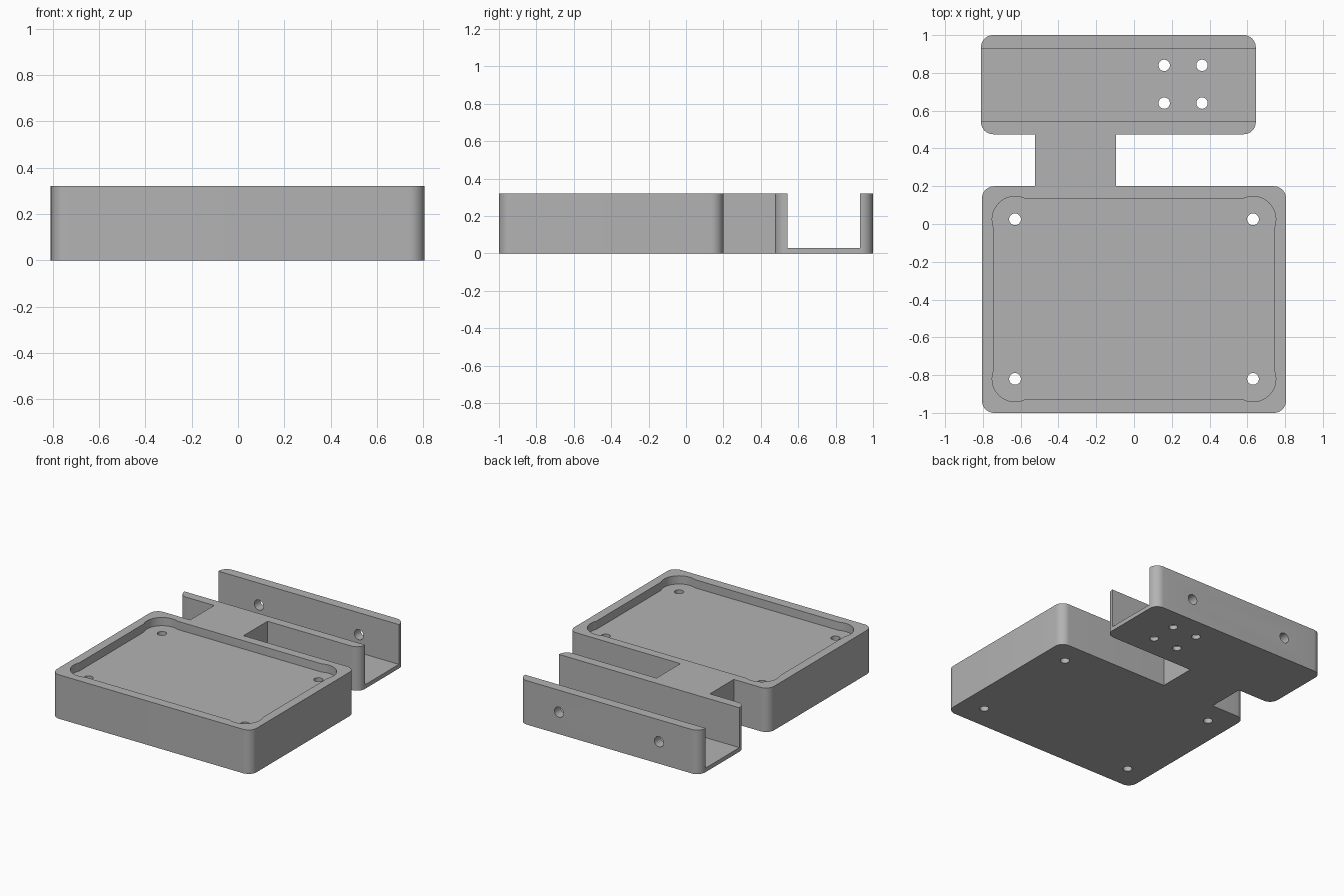
import bpy, bmesh, math

if "Cube" in bpy.data.objects:
    bpy.data.objects.remove(bpy.data.objects["Cube"])

grey = bpy.data.materials.new("plain_grey")
grey.use_nodes = True
colour = (0.45, 0.45, 0.45, 1)
grey.diffuse_color = colour
grey.node_tree.nodes["Principled BSDF"].inputs["Base Color"].default_value = colour

HEIGHT = 0.32


def slab(name, x0, x1, y0, y1, z0, z1, radius=0.0, steps=10):
    """Upright block whose vertical corners are rounded."""
    points = []
    corners = [(x1, y1), (x0, y1), (x0, y0), (x1, y0)]
    for i, (cx, cy) in enumerate(corners):
        if radius == 0:
            points.append((cx, cy))
            continue
        ox = cx - radius if cx == x1 else cx + radius
        oy = cy - radius if cy == y1 else cy + radius
        for k in range(steps + 1):
            a = math.pi / 2 * (i + k / steps)
            points.append((ox + radius * math.cos(a), oy + radius * math.sin(a)))
    bm = bmesh.new()
    face = bm.faces.new([bm.verts.new((x, y, z0)) for x, y in points])
    top = bmesh.ops.extrude_face_region(bm, geom=[face])["geom"]
    verts = [g for g in top if isinstance(g, bmesh.types.BMVert)]
    bmesh.ops.translate(bm, verts=verts, vec=(0, 0, z1 - z0))
    bmesh.ops.recalc_face_normals(bm, faces=bm.faces)
    mesh = bpy.data.meshes.new(name)
    bm.to_mesh(mesh)
    bm.free()
    mesh.materials.append(grey)
    obj = bpy.data.objects.new(name, mesh)
    bpy.context.collection.objects.link(obj)
    return obj


def rod(name, centre, radius, length, rotation=(0, 0, 0)):
    bpy.ops.mesh.primitive_cylinder_add(vertices=40, radius=radius, depth=length,
                                        location=centre, rotation=rotation)
    obj = bpy.context.object
    obj.name = name
    obj.data.materials.append(grey)
    return obj


def combine(target, tool, operation):
    """Apply a boolean and remove the tool."""
    mod = target.modifiers.new(operation, "BOOLEAN")
    mod.operation, mod.solver, mod.object = operation, "EXACT", tool
    bpy.context.view_layer.objects.active = target
    bpy.ops.object.modifier_apply(modifier=mod.name)
    bpy.data.objects.remove(tool)


# Tray block, bracket block and the bridge joining them
body = slab("tray_and_bracket", -0.805, 0.805, -1, 0.2, 0, HEIGHT, 0.065)
combine(body, slab("bracket", -0.81, 0.645, 0.475, 1, 0, HEIGHT, 0.065), "UNION")
combine(body, slab("bridge", -0.525, -0.095, 0.16, 0.52, 0, HEIGHT), "UNION")

# Shallow tray pocket with round corner reliefs and through holes
floor = 0.26
pocket = slab("pocket", -0.74, 0.74, -0.93, 0.135, floor, HEIGHT + 0.1, 0.1)
screws = [(x, y) for x in (-0.63, 0.63) for y in (-0.82, 0.025)]
for x, y in screws:
    combine(pocket, rod("relief", (x, y, floor + 0.05), 0.121, 0.1), "UNION")
combine(body, pocket, "DIFFERENCE")
for x, y in screws:
    combine(body, rod("screw_hole", (x, y, 0.15), 0.031, 1), "DIFFERENCE")

# Open channel along the bracket, with holes in its floor and back wall
combine(body, slab("channel", -1, 1, 0.542, 0.93, 0.03, 0.5), "DIFFERENCE")
for x in (0.16, 0.36):
    for y in (0.64, 0.84):
        combine(body, rod("floor_hole", (x, y, 0), 0.03, 0.2), "DIFFERENCE")
for x in (-0.483, 0.323):
    combine(body, rod("wall_hole", (x, 0.96, 0.16), 0.037, 0.2,
                      (math.pi / 2, 0, 0)), "DIFFERENCE")

bpy.ops.object.select_all(action="DESELECT")
body.select_set(True)
bpy.context.view_layer.objects.active = body
bpy.ops.object.shade_smooth_by_angle(angle=math.radians(30))
